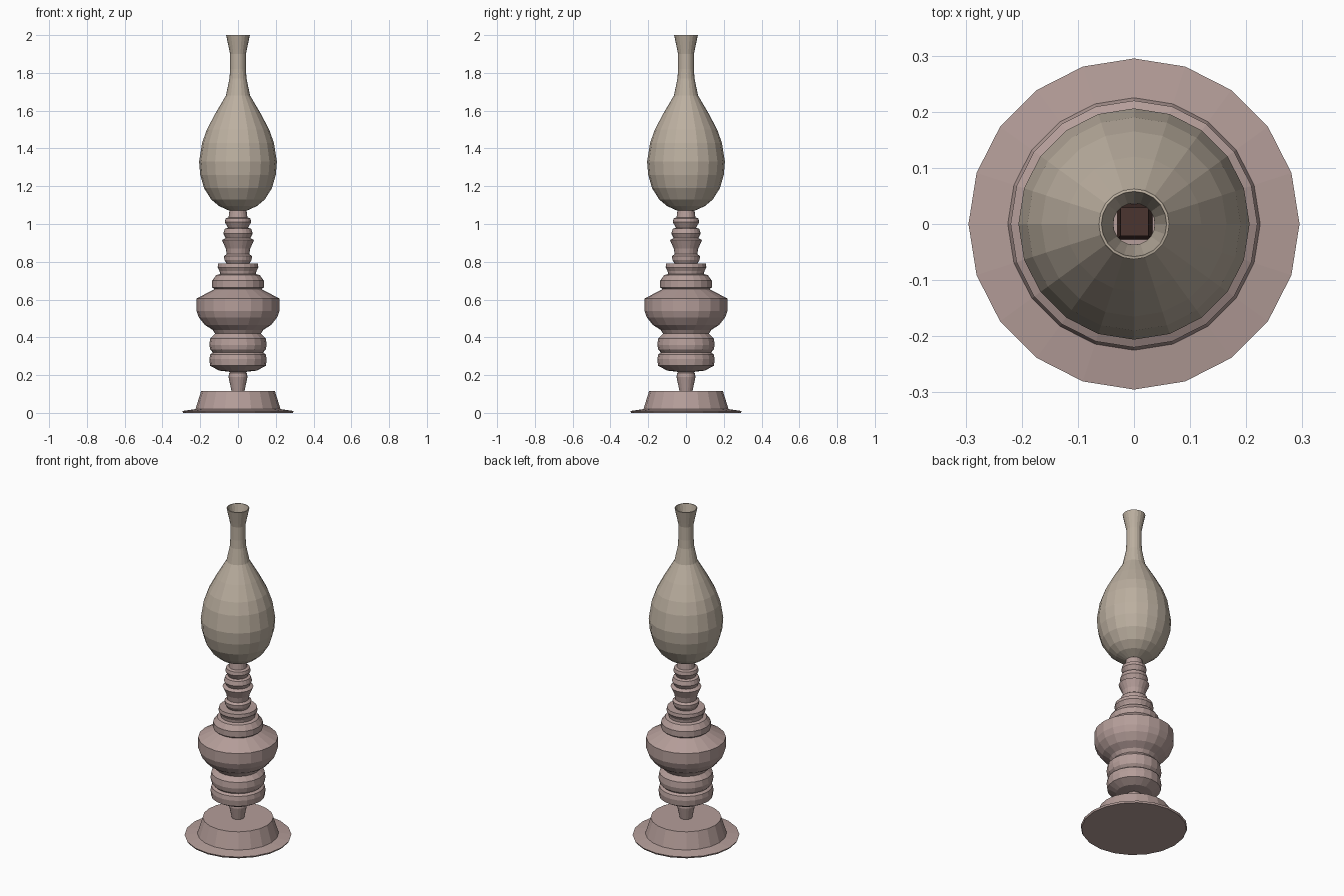
import bpy, bmesh, math

if "Cube" in bpy.data.objects:
    bpy.data.objects.remove(bpy.data.objects["Cube"])

SIDES = 20


def material(name, rgb):
    m = bpy.data.materials.new(name)
    m.diffuse_color = (*rgb, 1)
    m.use_nodes = True
    m.node_tree.nodes["Principled BSDF"].inputs["Base Color"].default_value = m.diffuse_color
    return m


def lathe(name, profile, mat, caps=True):
    """Revolve (radius, height) points about z, flat shaded."""
    bm = bmesh.new()
    rings = []
    for r, z in profile:
        rings.append([bm.verts.new((r * math.cos(i * math.tau / SIDES),
                                    r * math.sin(i * math.tau / SIDES), z))
                      for i in range(SIDES)])
    for a, b in zip(rings, rings[1:]):
        for i in range(SIDES):
            j = (i + 1) % SIDES
            bm.faces.new((a[i], a[j], b[j], b[i]))
    if caps:
        bm.faces.new(rings[0][::-1])
        bm.faces.new(rings[-1])
    return finish(name, bm, mat)


def finish(name, bm, mat):
    mesh = bpy.data.meshes.new(name)
    bm.to_mesh(mesh)
    bm.free()
    mesh.materials.append(mat)
    ob = bpy.data.objects.new(name, mesh)
    bpy.context.collection.objects.link(ob)
    return ob


metal = material("dusty_metal", (0.46, 0.34, 0.32))
glass = material("tan_glass", (0.50, 0.43, 0.35))
dark = material("wick_brown", (0.07, 0.035, 0.03))

# Foot with thin flange and tapered plinth
lathe("foot", [(.29, 0), (.295, .01), (.225, .02), (.195, .117)], metal)

# Turned stem, fuel bowl and burner collar
lathe("lamp_body", [
    (.035, .117), (.05, .19), (.047, .21), (.04, .217), (.1, .224), (.148, .25),
    (.152, .285), (.147, .31), (.133, .32), (.147, .335), (.152, .36),
    (.147, .395), (.122, .42), (.135, .44), (.175, .465), (.207, .505),
    (.22, .54), (.22, .605), (.125, .655), (.137, .665), (.137, .70),
    (.115, .73), (.095, .735), (.097, .75), (.108, .77), (.105, .79),
    (.06, .79), (.072, .81), (.074, .83), (.06, .84), (.065, .87),
    (.085, .915), (.065, .925), (.078, .95), (.07, .975), (.053, .98),
    (.07, 1.01), (.066, 1.03), (.05, 1.035), (.045, 1.075)], metal)

# Thin open glass chimney
chimney = lathe("chimney", [
    (.045, 1.07), (.1, 1.095), (.142, 1.13), (.18, 1.19), (.2, 1.26),
    (.206, 1.33), (.19, 1.43), (.165, 1.50), (.12, 1.585), (.064, 1.68),
    (.045, 1.77), (.042, 1.82), (.042, 1.90), (.047, 1.925), (.063, 2.0)],
    glass, caps=False)
wall = chimney.modifiers.new("wall", "SOLIDIFY")
wall.thickness = .005
wall.offset = -1

# Square wick inside the chimney
bm = bmesh.new()
bmesh.ops.create_cube(bm, size=1)
for v in bm.verts:
    s = .05 if v.co.z > 0 else .064
    v.co = (v.co.x * s + .001, v.co.y * s + .004, 1.07 if v.co.z < 0 else 1.2)
finish("wick", bm, dark)
